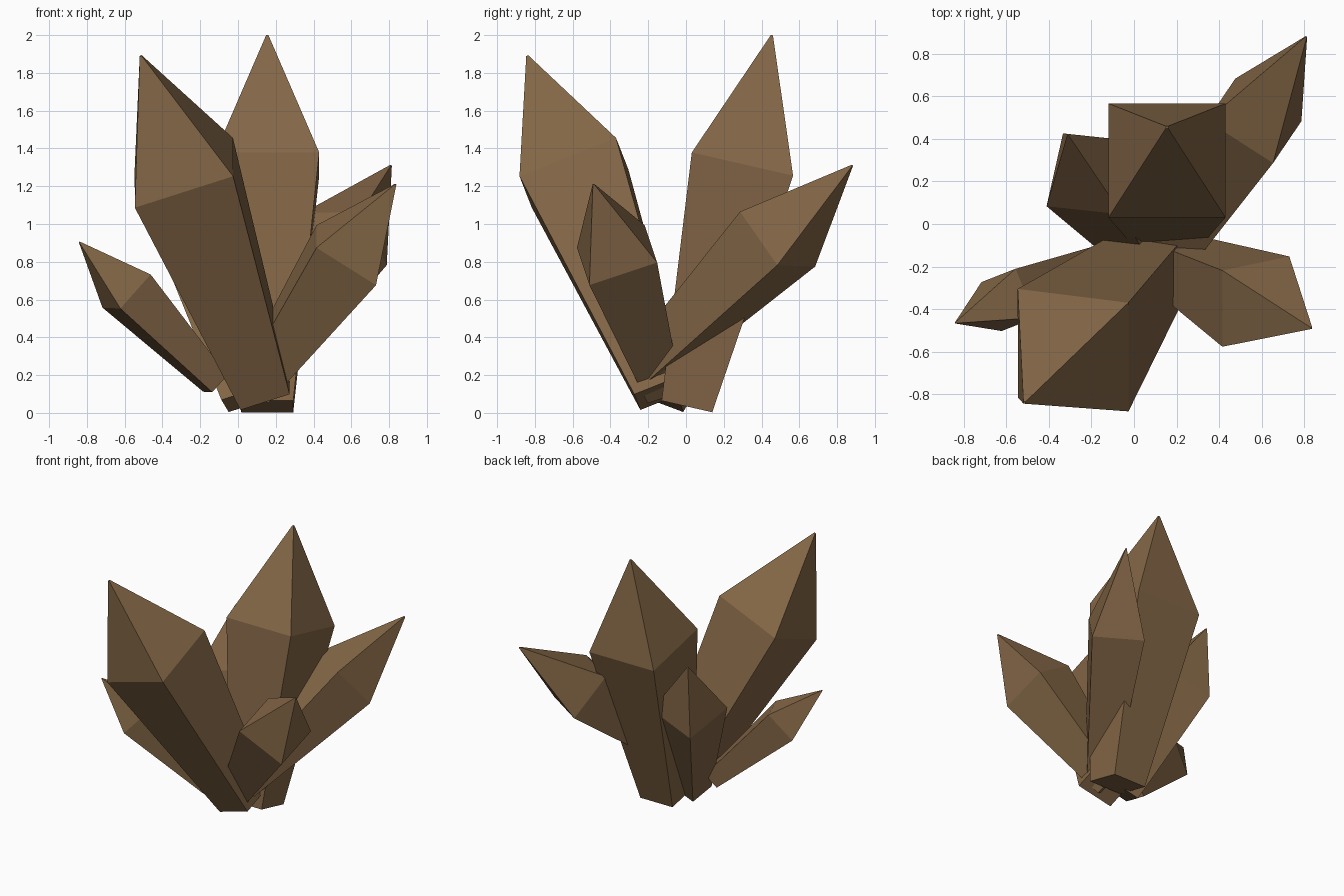
import bpy, bmesh
from mathutils import Vector

if "Cube" in bpy.data.objects:
    bpy.data.objects.remove(bpy.data.objects["Cube"])

# Shared brown crystal material
mat = bpy.data.materials.new("crystal_brown")
mat.diffuse_color = (0.23, 0.135, 0.062, 1)
mat.use_nodes = True
mat.node_tree.nodes["Principled BSDF"].inputs["Base Color"].default_value = mat.diffuse_color

# Cross-sections along the shaft: (fraction of length, fraction of shoulder width)
PROFILE = [(0.0, 0.5), (0.6527, 1.0), (1.0, 0.02)]


def crystal(name, base, tip, width, side):
    """Square crystal from base centre to tip; side is one edge direction of its section."""
    base, tip = Vector(base), Vector(tip)
    axis = (tip - base).normalized()
    u = Vector(side)
    u = (u - axis * u.dot(axis)).normalized()
    v = axis.cross(u)
    bm = bmesh.new()
    rings = []
    for t, s in PROFILE:
        c, h = base.lerp(tip, t), width * s / 2
        rings.append([bm.verts.new(c + (u * a + v * b) * h)
                      for a, b in ((-1, -1), (1, -1), (1, 1), (-1, 1))])
    for lo, hi in zip(rings, rings[1:]):
        for i in range(4):
            j = (i + 1) % 4
            bm.faces.new((lo[i], lo[j], hi[j], hi[i]))
    bm.faces.new(rings[0][::-1])
    bm.faces.new(rings[-1])
    bmesh.ops.recalc_face_normals(bm, faces=bm.faces)
    me = bpy.data.meshes.new(name)
    bm.to_mesh(me)
    bm.free()
    me.materials.append(mat)
    ob = bpy.data.objects.new(name, me)
    bpy.context.collection.objects.link(ob)


# Cluster: name, base centre, tip, shoulder width, section edge direction
for spec in [
    ("crystal_tall_back", (0.155, 0.005, 0.034), (0.155, 0.455, 2.0), 0.55, (1, 0, 0)),
    ("crystal_large_front", (0.143, -0.13, 0.108), (-0.515, -0.84, 1.89), 0.55, (0, 0.51, 0.20)),
    ("crystal_right_back", (0.105, -0.257, 0.187), (0.81, 0.88, 1.31), 0.37, (-0.31, 0.21, 0)),
    ("crystal_right_front", (0.081, -0.13, 0.13), (0.835, -0.49, 1.21), 0.378, (0, -0.36, -0.12)),
    ("crystal_small_left", (-0.12, -0.154, 0.156), (-0.84, -0.465, 0.905), 0.249, (0.09, -0.23, 0)),
    ("crystal_left_back", (0.02, -0.11, 0.065), (-0.31, 0.42, 1.28), 0.374, (0.075, 0.345, -0.12)),
]:
    crystal(*spec)
